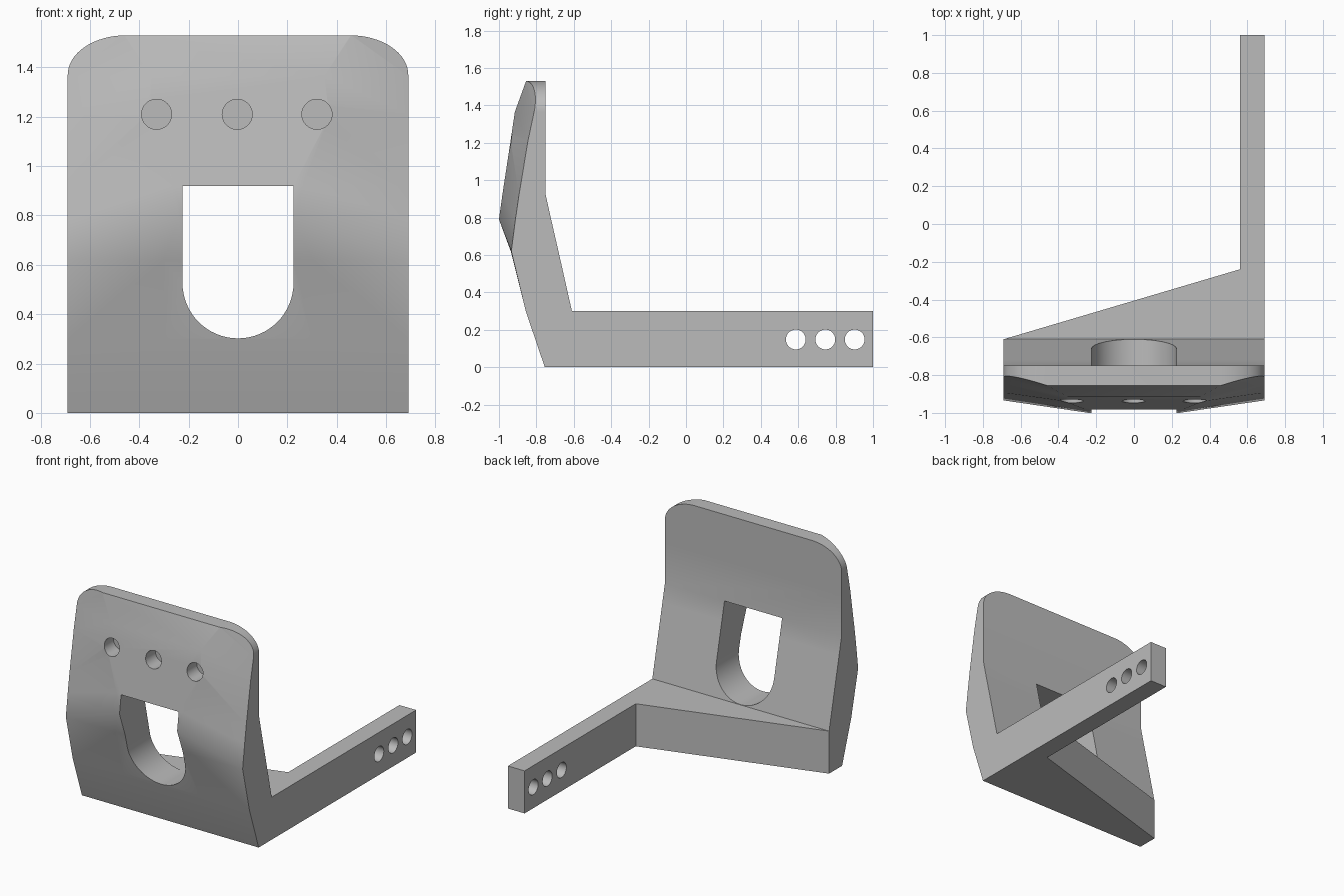
import bpy, bmesh, math

cube = bpy.data.objects.get("Cube")
if cube:
    bpy.data.objects.remove(cube, do_unlink=True)

grey = bpy.data.materials.new("plain grey")
grey.use_nodes = True
grey.diffuse_color = (0.5, 0.5, 0.5, 1)
grey.node_tree.nodes["Principled BSDF"].inputs["Base Color"].default_value = (0.5, 0.5, 0.5, 1)


def finish(name, bm):
    bmesh.ops.recalc_face_normals(bm, faces=bm.faces)
    mesh = bpy.data.meshes.new(name)
    bm.to_mesh(mesh)
    bm.free()
    mesh.materials.append(grey)
    obj = bpy.data.objects.new(name, mesh)
    bpy.context.collection.objects.link(obj)
    return obj


def prism(name, outline, offset):
    """Extrude a flat outline of 3D points along an offset."""
    bm = bmesh.new()
    face = bm.faces.new([bm.verts.new(p) for p in outline])
    out = bmesh.ops.extrude_face_region(bm, geom=[face])
    verts = [v for v in out["geom"] if isinstance(v, bmesh.types.BMVert)]
    bmesh.ops.translate(bm, verts=verts, vec=offset)
    return finish(name, bm)


def combine(obj, other, operation):
    mod = obj.modifiers.new(operation, "BOOLEAN")
    mod.operation, mod.solver, mod.object = operation, "EXACT", other
    bpy.context.view_layer.objects.active = obj
    bpy.ops.object.modifier_apply(modifier=mod.name)
    bpy.data.objects.remove(other, do_unlink=True)


def arc(cx, cz, rx, rz, start, end, steps):
    angles = [math.radians(start + (end - start) * i / steps) for i in range(steps + 1)]
    return [(cx + rx * math.cos(a), cz + rz * math.sin(a)) for a in angles]


HALF = 0.69

# Plate: height, half width of the raised middle, middle y, edge y, back y
levels = [
    (0.00, 0.30, -0.755, -0.755, -0.61),
    (0.30, 0.30, -0.857, -0.857, -0.61),
    (0.62, 0.30, -0.937, -0.934, -0.682),
    (0.79, 0.24, -1.000, -0.912, -0.721),
    (0.92, 0.26, -0.982, -0.893, -0.75),
    (1.21, 0.37, -0.938, -0.845, -0.75),
    (1.365, 0.35, -0.915, -0.812, -0.75),
    (1.53, 0.46, -0.855, -0.78, -0.75),
]
bm = bmesh.new()
rings = []
for z, w, mid, edge, back in levels:
    ring = [(-HALF, edge), (-w, mid), (w, mid), (HALF, edge), (HALF, back), (-HALF, back)]
    rings.append([bm.verts.new((x, y, z)) for x, y in ring])
for low, high in zip(rings, rings[1:]):
    for i in range(6):
        j = (i + 1) % 6
        quad = [low[i], low[j], high[j], high[i]]
        # mirror the diagonals on the two sloping sides
        if i == 2:
            quad = quad[1:] + quad[:1]
        if i in (0, 2):
            bm.faces.new((quad[0], quad[1], quad[2]))
            bm.faces.new((quad[0], quad[2], quad[3]))
        else:
            bm.faces.new(quad)
bm.faces.new(rings[0])
bm.faces.new(rings[-1])
bracket = finish("bracket", bm)

# Rounded top corners
right = arc(0.455, 1.37, HALF - 0.455, 0.16, 0, 90, 16)
outline = [(HALF, -0.1)] + right + [(-x, z) for x, z in reversed(right)] + [(-HALF, -0.1)]
combine(bracket, prism("corner_shape", [(x, -1.2, z) for x, z in outline], (0, 1, 0)), "INTERSECT")

# Wedge foot and long side arm
foot = [(-HALF, -0.70), (HALF, -0.70), (HALF, 1), (0.56, 1), (0.56, -0.24), (-HALF, -0.61)]
combine(bracket, prism("foot_and_arm", [(x, y, 0) for x, y in foot], (0, 0, 0.3)), "UNION")

# Arched slot through the plate
slot = [(0.225, 0.92), (-0.225, 0.92)] + arc(0, 0.527, 0.225, 0.225, 180, 360, 32)
combine(bracket, prism("slot_cutter", [(x, -1.2, z) for x, z in slot], (0, 0.9, 0)), "DIFFERENCE")

# Blind holes in the plate front
for x in (-0.33, -0.003, 0.32):
    ring = arc(x, 1.21, 0.061, 0.061, 0, 348.75, 31)
    combine(bracket, prism("hole_cutter", [(a, -1.2, b) for a, b in ring], (0, 0.37, 0)), "DIFFERENCE")

# Through holes near the arm end
for y in (0.587, 0.745, 0.902):
    ring = arc(y, 0.148, 0.053, 0.053, 0, 348.75, 31)
    combine(bracket, prism("hole_cutter", [(0.4, a, b) for a, b in ring], (0.5, 0, 0)), "DIFFERENCE")

# Soft plate front with crisp outer edges
bpy.ops.object.select_all(action="DESELECT")
bracket.select_set(True)
bpy.context.view_layer.objects.active = bracket
bpy.ops.object.shade_smooth_by_angle(angle=math.radians(30))
